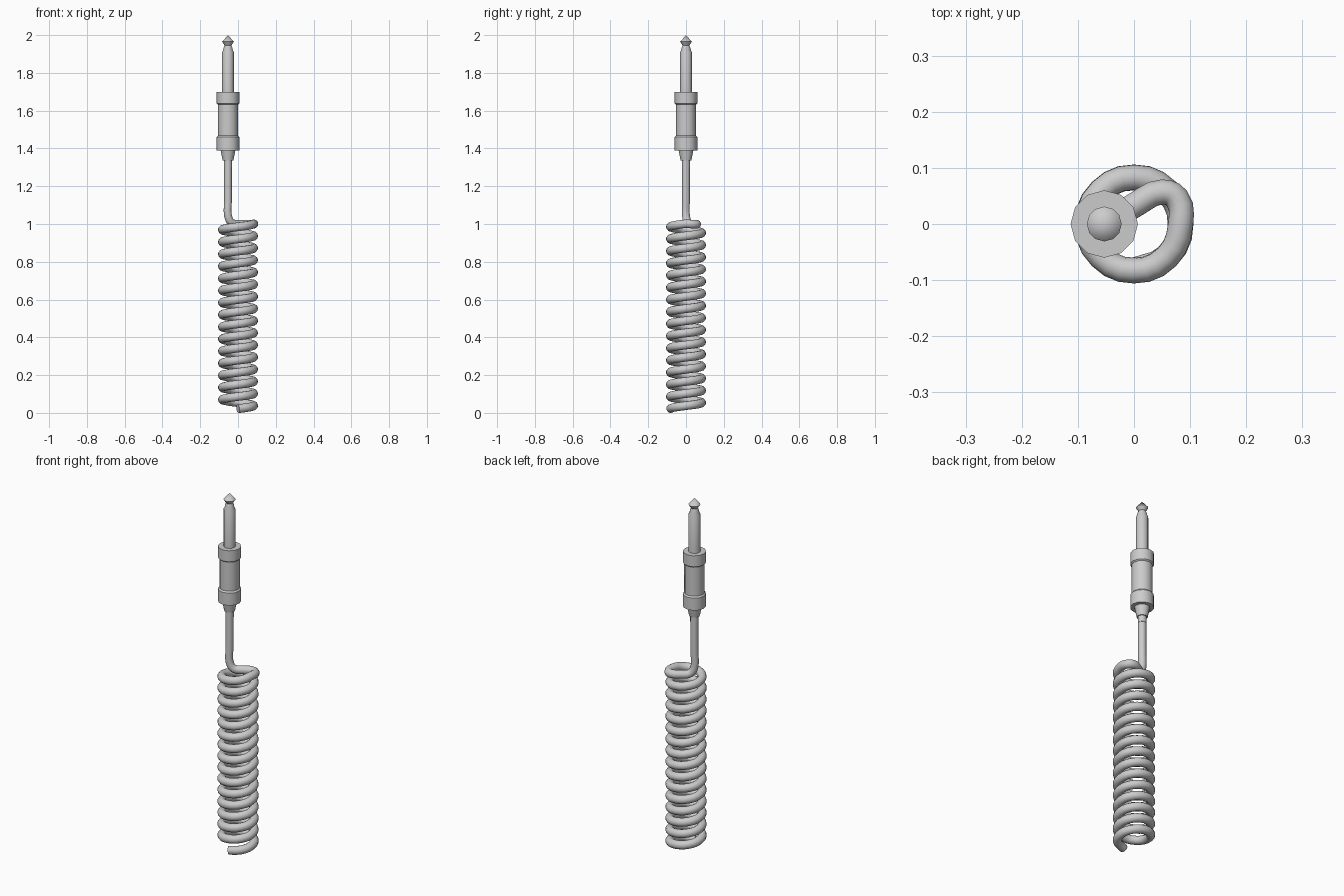
import bpy, bmesh, math

if "Cube" in bpy.data.objects:
    bpy.data.objects.remove(bpy.data.objects["Cube"])

PLUG_X = -0.053
R, PITCH, TURNS, STEPS = 0.083, 0.0642, 15.25, 8


def lathe(name, profile, sides=12):
    """Revolve (radius, z) pairs around the plug axis."""
    bm = bmesh.new()
    rings = []
    for r, z in profile:
        if r == 0:
            rings.append([bm.verts.new((0, 0, z))])
        else:
            rings.append([bm.verts.new((r * math.cos(2 * math.pi * i / sides),
                                        r * math.sin(2 * math.pi * i / sides), z))
                          for i in range(sides)])
    for a, b in zip(rings, rings[1:]):
        for i in range(sides):
            j = (i + 1) % sides
            if len(b) == 1:
                bm.faces.new((a[i], a[j], b[0]))
            elif len(a) == 1:
                bm.faces.new((a[0], b[j], b[i]))
            else:
                bm.faces.new((a[i], a[j], b[j], b[i]))
    bmesh.ops.recalc_face_normals(bm, faces=bm.faces)
    me = bpy.data.meshes.new(name)
    bm.to_mesh(me)
    bm.free()
    ob = bpy.data.objects.new(name, me)
    ob.location.x = PLUG_X
    bpy.context.collection.objects.link(ob)
    smooth(ob)
    return ob


def smooth(ob):
    bpy.ops.object.select_all(action='DESELECT')
    ob.select_set(True)
    bpy.context.view_layer.objects.active = ob
    bpy.ops.object.shade_smooth_by_angle(angle=math.radians(35))


# Coiled cable: helix, then a tail swinging inwards and up to the plug
pts = []
for i in range(int(TURNS * STEPS) + 1):
    a = -math.pi / 2 + 2 * math.pi * i / STEPS
    pts.append((R * math.cos(a), R * math.sin(a), 0.022 + PITCH * i / STEPS, 1.0))
pts += [(0.076, 0.046, 0.998, 1.0), (0.05, 0.057, 0.999, 1.0),
        (0.005, 0.036, 1.0, 1.0), (-0.035, 0.01, 1.007, 0.95),
        (PLUG_X, 0, 1.045, 0.9), (PLUG_X, 0, 1.12, 0.9), (PLUG_X, 0, 1.36, 0.9)]

cu = bpy.data.curves.new("coiled_cable", 'CURVE')
cu.dimensions = '3D'
cu.bevel_depth = 0.023
cu.bevel_resolution = 4
cu.resolution_u = 3
cu.use_fill_caps = True
sp = cu.splines.new('BEZIER')
sp.bezier_points.add(len(pts) - 1)
for p, (x, y, z, r) in zip(sp.bezier_points, pts):
    p.co = (x, y, z)
    p.radius = r
    p.handle_left_type = p.handle_right_type = 'AUTO'
cable = bpy.data.objects.new("coiled_cable", cu)
bpy.context.collection.objects.link(cable)
cable.select_set(True)
bpy.context.view_layer.objects.active = cable
bpy.ops.object.convert(target='MESH')
smooth(bpy.context.view_layer.objects.active)

# Plug: strain relief, grip barrel with two collars, metal shaft and tip
lathe("strain_relief", [(0, 1.30), (0.022, 1.30), (0.022, 1.335), (0.028, 1.335),
                        (0.039, 1.39), (0, 1.39)])
lathe("grip", [(0, 1.39), (0.06, 1.39), (0.06, 1.46), (0.053, 1.468),
               (0.053, 1.632), (0.06, 1.638), (0.06, 1.70), (0, 1.70)])
lathe("jack_shaft", [(0, 1.69), (0.031, 1.69), (0.031, 1.91), (0.024, 1.925),
                     (0.024, 1.932), (0.018, 1.945), (0.031, 1.965), (0, 2.0)])
